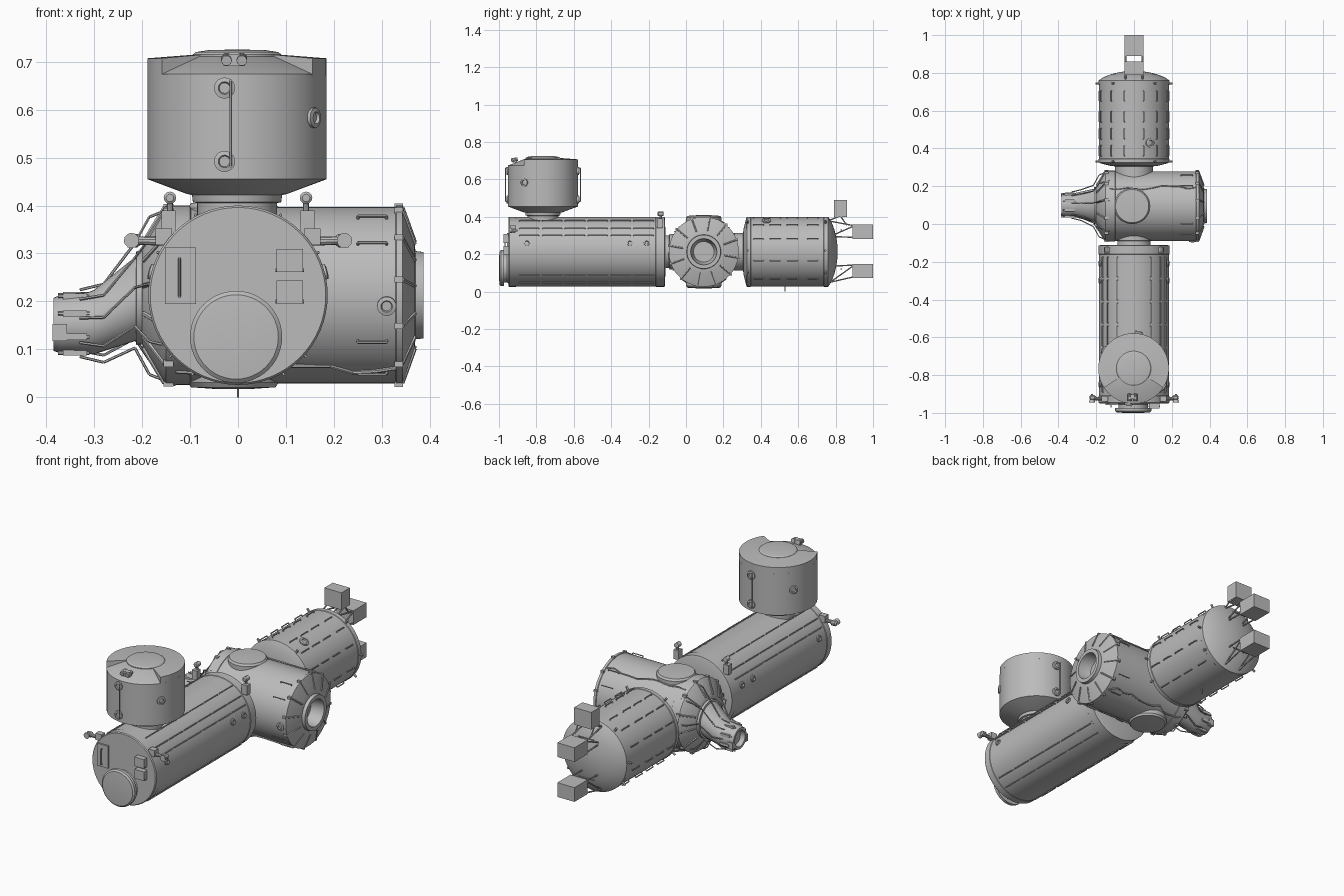
import bpy, bmesh, math, random
from mathutils import Vector, Matrix

random.seed(4)
old = bpy.data.objects.get("Cube")
if old:
    bpy.data.objects.remove(old)

grey = bpy.data.materials.new("hull grey")
grey.use_nodes = True
GREY = (0.5, 0.5, 0.5, 1)
grey.diffuse_color = GREY
grey.node_tree.nodes["Principled BSDF"].inputs["Base Color"].default_value = GREY

X, Y, Z = Vector((1, 0, 0)), Vector((0, 1, 0)), Vector((0, 0, 1))
MID = 0.213          # height of the main axis
R = 0.187            # hull radius
parts = []


def finish(name, bm):
    bmesh.ops.recalc_face_normals(bm, faces=bm.faces)
    mesh = bpy.data.meshes.new(name)
    bm.to_mesh(mesh)
    bm.free()
    mesh.materials.append(grey)
    ob = bpy.data.objects.new(name, mesh)
    bpy.context.collection.objects.link(ob)
    parts.append(ob)


def skin(bm, loops):
    rings = [[bm.verts.new(p) for p in loop] for loop in loops]
    n = len(rings[0])
    for a, b in zip(rings, rings[1:]):
        for i in range(n):
            j = (i + 1) % n
            bm.faces.new((a[i], a[j], b[j], b[i]))
    bm.faces.new(rings[0])
    bm.faces.new(rings[-1])


def loft(bm, sections, axis, segs=48):
    turn = Z.rotation_difference(axis).to_matrix()
    skin(bm, [[Vector(c) + turn @ Vector((r * math.cos(t), r * math.sin(t), 0))
               for t in (2 * math.pi * i / segs for i in range(segs))]
              for c, r in sections])


def lathe(bm, profile, origin, axis, segs=48):
    loft(bm, [(Vector(origin) + axis * d, r) for d, r in profile], axis, segs)


def rod(bm, a, b, r=0.003, segs=6):
    a, b = Vector(a), Vector(b)
    loft(bm, [(a, r), (b, r)], (b - a).normalized(), segs)


def path(bm, points, r=0.003):
    for a, b in zip(points, points[1:]):
        rod(bm, a, b, r)


def box(bm, centre, size):
    bmesh.ops.create_cube(bm, size=1, matrix=Matrix.Translation(centre) @ Matrix.Diagonal((*size, 1)))


def radial(axis, degrees):
    # direction measured from straight up, around a horizontal axis
    a = math.radians(degrees)
    return (Y if axis == X else X) * math.sin(a) + Z * math.cos(a)


def handrail(bm, base, along, out, length, lift=0.01):
    a, b = Vector(base), Vector(base) + along * length
    path(bm, [a - out * 0.004, a + out * lift, b + out * lift, b - out * 0.004])


def pad(bm, base, out, r=0.02):
    lathe(bm, [(-0.01, r), (0.006, r), (0.008, r * 0.6), (0.002, r * 0.5)], base, out, 20)


# Long laboratory module
bm = bmesh.new()
lathe(bm, [(-0.95, 0.183), (-0.945, R), (-0.91, R), (-0.908, 0.185), (-0.162, 0.185),
           (-0.16, R), (-0.115, R), (-0.112, 0.18), (-0.11, 0.088), (-0.07, 0.085)], Z * MID, Y, 64)
finish("laboratory_hull", bm)

bm = bmesh.new()
for side in (-1, 1):
    for ang in (28, 48, 62, 132, 150):
        out = radial(Y, ang * side)
        for i in range(6):
            handrail(bm, out * 0.185 + Z * MID + Y * (-0.89 + i * 0.122), Y, out, 0.105, 0.005)
    for y in (-0.85, -0.3, -0.21):
        out = radial(Y, 75 * side)
        pad(bm, out * 0.185 + Z * MID + Y * y, out, 0.016)
finish("laboratory_handrails", bm)

# Front hatch and equipment on the front bulkhead
bm = bmesh.new()
lathe(bm, [(-0.05, 0.085), (0, 0.085), (0.008, 0.078), (0.025, 0.078), (0.026, 0.096),
           (0.042, 0.096), (0.049, 0.088), (0.052, 0.05)], (-0.004, -0.948, 0.126), -Y)
finish("front_hatch", bm)
bm = bmesh.new()
box(bm, (-0.12, -0.952, 0.254), (0.064, 0.012, 0.118))
handrail(bm, (-0.122, -0.958, 0.21), Z, -Y, 0.08)
for z in (0.22, 0.285):
    box(bm, (0.108, -0.962, z), (0.056, 0.03, 0.048))
    rod(bm, (0.078, -0.965, z - 0.02), (0.138, -0.965, z - 0.02), 0.004)
finish("front_equipment", bm)

# Cameras on brackets at both ends of the laboratory
bm = bmesh.new()
for s in (-1, 1):
    box(bm, (0.155 * s, -0.925, 0.335), (0.035, 0.03, 0.035))
    rod(bm, (0.14 * s, -0.925, 0.325), (0.21 * s, -0.925, 0.327), 0.009, 10)
    lathe(bm, [(0, 0.007), (0.01, 0.014), (0.03, 0.014), (0.036, 0.006)], (0.2 * s, -0.92, 0.327), X * s, 12)
    lathe(bm, [(0, 0.016), (0.045, 0.004)], (0.222 * s, -0.945, 0.327), Y, 12)
    box(bm, (0.145 * s, -0.14, 0.365), (0.03, 0.03, 0.05))
    rod(bm, (0.142 * s, -0.135, 0.36), (0.142 * s, -0.135, 0.415), 0.006, 8)
    lathe(bm, [(0, 0.008), (0.004, 0.013), (0.03, 0.013), (0.032, 0.006)], (0.142 * s, -0.152, 0.416), Y, 12)
finish("external_cameras", bm)

# Upright storage module on top of the laboratory
TOP = Vector((-0.002, -0.765, 0))
bm = bmesh.new()
lathe(bm, [(0.37, 0.083), (0.405, 0.083), (0.407, 0.092), (0.422, 0.094), (0.424, 0.104),
           (0.455, R), (0.674, R), (0.712, 0.09)], TOP, Z, 64)
finish("storage_hull", bm)
bm = bmesh.new()
lathe(bm, [(0.69, 0.092), (0.715, 0.092), (0.72, 0.086), (0.724, 0.06), (0.725, 0.02)], TOP, Z)
finish("storage_hatch", bm)
bm = bmesh.new()
loops = []
for i in range(41):
    a = math.radians(-33 + 246 * i / 40)
    d = Vector((math.cos(a), math.sin(a), 0))
    loops.append([TOP + d * r + Z * z for r, z in
                  ((0.085, 0.67), (R, 0.67), (R, 0.707), (0.085, 0.715))])
skin(bm, loops)
finish("storage_raised_roof", bm)
bm = bmesh.new()
for s in (-1, 1):
    out = Y * s
    base = TOP + out * R + X * 0.013 * s
    handrail(bm, base + Z * 0.482, Z, out, 0.178, 0.014)
    for z in (0.492, 0.645):
        pad(bm, base + Z * z + X * 0.013 * s, out, 0.022)
    d = Vector((-0.85 * s, 0.53 * s, 0)).normalized()
    pad(bm, TOP + d * R + Z * 0.583, d, 0.021)
box(bm, (-0.008, -0.915, 0.703), (0.045, 0.025, 0.025))
for s in (-1, 1):
    rod(bm, (-0.008 + 0.016 * s, -0.935, 0.702), (-0.008 + 0.016 * s, -0.9, 0.708), 0.011, 10)
finish("storage_fittings", bm)

# Crosswise connecting node
HUB = Vector((0, 0.095, MID))
bm = bmesh.new()
lathe(bm, [(-0.2, 0.1), (-0.195, 0.112), (-0.155, 0.183), (-0.15, R), (-0.1, R), (-0.098, 0.184),
           (0.328, 0.184), (0.33, R), (0.343, R), (0.368, 0.112), (0.37, 0.092), (0.387, 0.09),
           (0.387, 0.07), (0.35, 0.066), (0.32, 0.055)], HUB, X, 64)
finish("node_hull", bm)
bm = bmesh.new()
for s in (-1, 1):
    lathe(bm, [(0.1, 0.095), (0.182, 0.095), (0.192, 0.088), (0.196, 0.03)], HUB - X * 0.01, Z * s)
finish("node_upper_and_lower_hatches", bm)
bm = bmesh.new()
lathe(bm, [(0.1, 0.085), (0.215, 0.088)], HUB, Y)
lathe(bm, [(0.14, 0.1), (0.187, 0.1), (0.19, 0.088)], HUB, Y)
lathe(bm, [(0.14, 0.095), (0.182, 0.095), (0.186, 0.085)], HUB, -Y)
finish("node_side_ports", bm)

# Plates, rails and cables around the node
bm = bmesh.new()
for i in range(12):
    out = radial(X, 30 * i + 10)
    rod(bm, HUB + out * 0.186 + X * 0.343, HUB + out * 0.113 + X * 0.369, 0.004)
    rod(bm, HUB + out * 0.186 - X * 0.153, HUB + out * 0.112 - X * 0.197, 0.005)
    box(bm, HUB + out * 0.188 + X * 0.335, (0.018, 0.012, 0.012))
    box(bm, HUB + out * 0.186 - X * 0.145, (0.02, 0.014, 0.014))
for ang in (-30, -55, -121, 35, 60, 120, 150, -150):
    out = radial(X, ang)
    handrail(bm, HUB + out * 0.184 + X * 0.25, X, out, 0.06, 0.007)
out = radial(X, -97)
pad(bm, HUB + out * 0.184 + X * 0.31, out, 0.02)
finish("node_handrails", bm)
bm = bmesh.new()
for lo, hi in ((28, 36), (-152, -140), (140, 150)):
    path(bm, [HUB + radial(X, random.uniform(lo, hi)) * 0.187 + X * (-0.13 + 0.046 * i)
              for i in range(11)], 0.004)
for i in range(8):
    out = radial(X, 45 * i + random.uniform(-12, 12))
    low = Vector((0, 0.1, 0.155))
    path(bm, [HUB + out * 0.187 - X * 0.13, HUB + out * 0.165 - X * 0.185,
              HUB + out * 0.11 - X * 0.215, low + out * 0.082 - X * 0.28,
              low + out * 0.07 - X * 0.33])
finish("node_cables", bm)

# Slanted docking adapter on the right end of the node
bm = bmesh.new()
loft(bm, [((-0.18, 0.098, 0.21), 0.098), ((-0.212, 0.098, 0.207), 0.098),
          ((-0.213, 0.098, 0.206), 0.088), ((-0.3, 0.1, 0.157), 0.067),
          ((-0.31, 0.1, 0.155), 0.065), ((-0.37, 0.1, 0.153), 0.061),
          ((-0.385, 0.1, 0.152), 0.055), ((-0.385, 0.1, 0.152), 0.042),
          ((-0.36, 0.1, 0.152), 0.038)], -X, 32)
finish("docking_adapter", bm)
bm = bmesh.new()
for i in range(8):
    out = radial(X, 45 * i + 20)
    c = Vector((-0.34, 0.1, 0.153))
    box(bm, c + out * 0.063, (0.05, 0.014, 0.014))
    rod(bm, c + out * 0.064 + X * 0.03, c + out * 0.064 - X * 0.035, 0.004)
for s in (-1, 1):
    box(bm, (-0.372, 0.1 + 0.055 * s, 0.135), (0.03, 0.02, 0.035))
finish("adapter_latches", bm)

# Rear module with rounded end
bm = bmesh.new()
lathe(bm, [(0.28, 0.1), (0.305, 0.1), (0.308, 0.125), (0.322, 0.18), (0.326, R), (0.345, R),
           (0.347, 0.185), (0.735, 0.185), (0.737, R), (0.76, R), (0.778, 0.16),
           (0.793, 0.12), (0.803, 0.08), (0.809, 0.04), (0.811, 0.01)], Z * MID, Y, 64)
finish("rear_hull", bm)
bm = bmesh.new()
for s in (-1, 1):
    for ang in (16, 40, 68, 105, 140):
        out = radial(Y, ang * s)
        for y in (0.36, 0.45, 0.54, 0.65):
            handrail(bm, out * 0.185 + Z * MID + Y * y, Y, out, 0.055, 0.007)
    for y in (0.33, 0.745):
        for ang in (35, 88, 125):
            out = radial(Y, ang * s)
            rod(bm, out * 0.18 + Z * MID + Y * y, out * 0.205 + Z * MID + Y * y, 0.006)
out = radial(Y, 27)
pad(bm, out * 0.185 + Z * MID + Y * 0.43, out, 0.024)
rod(bm, (0, 0.53, 0.035), (0, 0.53, 0), 0.003)
finish("rear_handrails", bm)

# Equipment boxes held on trusses behind the rear module
bm = bmesh.new()
box(bm, (0, 0.825, 0.445), (0.1, 0.07, 0.09))
for z in (0.32, 0.11):
    box(bm, (0, 0.945, z), (0.1, 0.11, 0.075))
finish("rear_equipment_boxes", bm)
bm = bmesh.new()
for s in (-1, 1):
    x = 0.045 * s
    for top, bottom, z in ((0.38, 0.295, 0.32), (0.135, 0.05, 0.11)):
        high, low = (x, 0.755, top), (x, 0.77, bottom)
        tip, foot = (x, 0.9, z + 0.032), (x, 0.9, z - 0.03)
        path(bm, [high, tip, low, foot, tip], 0.004)
        rod(bm, foot, (-x, 0.9, z + 0.032), 0.004)
        rod(bm, (x, 0.83, z + 0.01), (-x, 0.83, z + 0.01), 0.004)
    path(bm, [(x, 0.75, 0.375), (x, 0.825, 0.405), (x, 0.86, 0.355)], 0.004)
finish("rear_trusses", bm)

# Smooth round hulls while keeping sharp edges
bpy.ops.object.select_all(action="DESELECT")
for ob in parts:
    ob.select_set(True)
bpy.context.view_layer.objects.active = parts[0]
bpy.ops.object.shade_smooth_by_angle(angle=math.radians(30))
